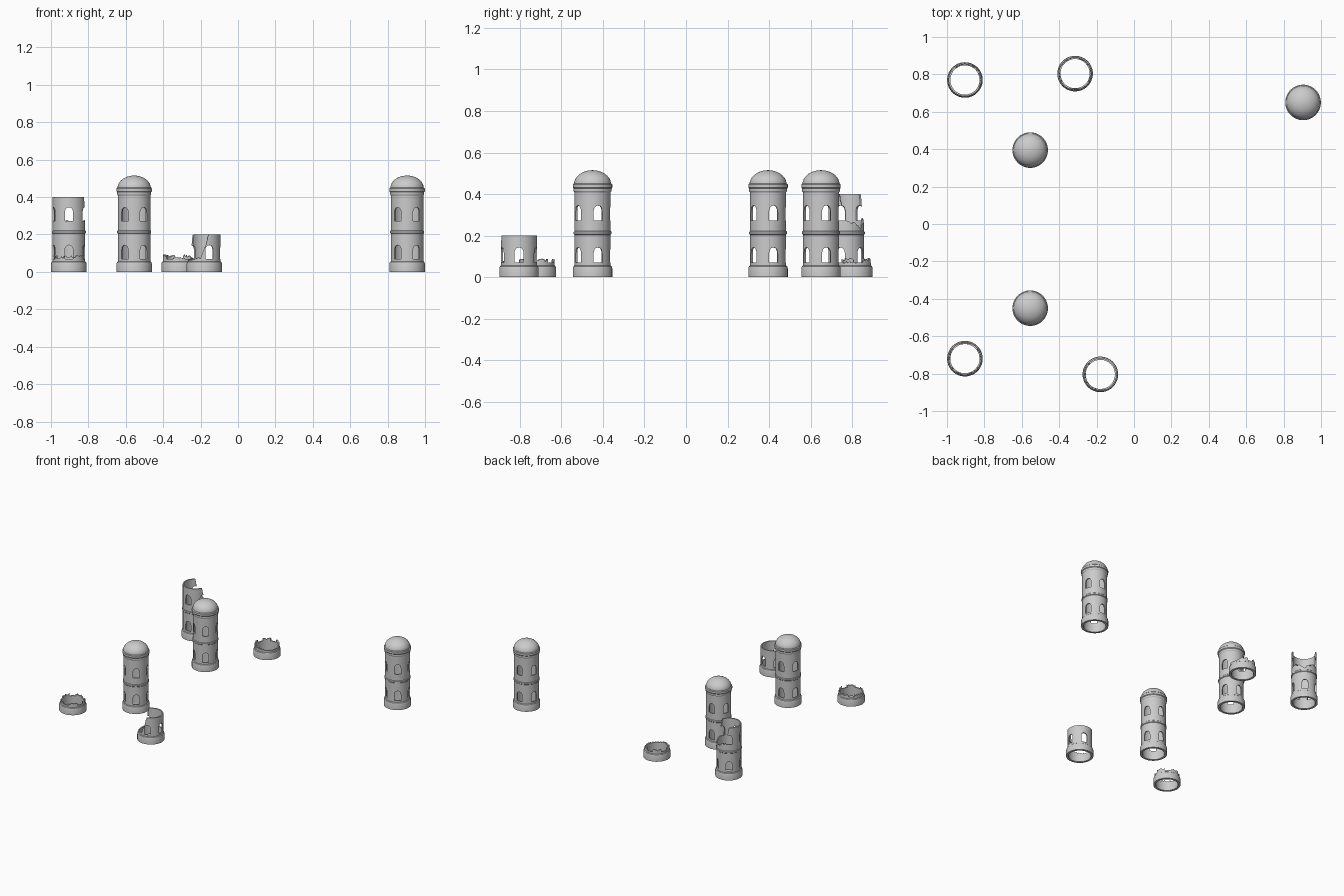
import bpy, bmesh, math, random
from mathutils import Vector

random.seed(4)
if "Cube" in bpy.data.objects:
    bpy.data.objects.remove(bpy.data.objects["Cube"], do_unlink=True)

stone = bpy.data.materials.new("pale_grey_stone")
stone.use_nodes = True
stone.diffuse_color = (0.6, 0.6, 0.6, 1)
stone.node_tree.nodes["Principled BSDF"].inputs["Base Color"].default_value = (0.6, 0.6, 0.6, 1)

SIDES = 60
INNER = 0.078
STOREY = 0.202


def make_object(name, bm):
    bmesh.ops.recalc_face_normals(bm, faces=bm.faces)
    mesh = bpy.data.meshes.new(name)
    bm.to_mesh(mesh)
    bm.free()
    mesh.materials.append(stone)
    obj = bpy.data.objects.new(name, mesh)
    bpy.context.collection.objects.link(obj)
    return obj


def lathe(name, profile):
    """Spin a closed (radius, height) profile around the z axis."""
    bm = bmesh.new()
    verts = [bm.verts.new((r, 0, z)) for r, z in profile]
    edges = [bm.edges.new((a, b)) for a, b in zip(verts, verts[1:] + verts[:1])]
    bmesh.ops.spin(bm, geom=verts + edges, axis=(0, 0, 1), cent=(0, 0, 0),
                   angle=math.tau, steps=SIDES)
    bmesh.ops.remove_doubles(bm, verts=bm.verts, dist=0.0002)
    return make_object(name, bm)


def window_cutter(first_angle):
    """Five pointed arches on each of two storeys."""
    half, sill, spring, peak = 0.022, 0.07, 0.113, 0.143
    right = [(half * math.cos(t) ** 0.8, spring + (peak - spring) * math.sin(t))
             for t in (0, 0.4, 0.8, 1.15)]
    outline = [(-half, sill), (half, sill)] + right + [(0, peak)]
    outline += [(-u, z) for u, z in reversed(right)]
    bm = bmesh.new()
    for level in range(2):
        for i in range(5):
            a = math.radians(first_angle + 72 * i)
            out = Vector((math.cos(a), math.sin(a), 0))
            side = Vector((-out.y, out.x, 0))
            rings = [[bm.verts.new(out * r + side * u + Vector((0, 0, z + level * STOREY)))
                      for u, z in outline] for r in (0.05, 0.12)]
            bm.faces.new(rings[0])
            bm.faces.new(rings[1])
            for j in range(len(outline)):
                k = (j + 1) % len(outline)
                bm.faces.new((rings[0][j], rings[0][k], rings[1][k], rings[1][j]))
    return make_object("window_cutter", bm)


def break_cutter(line, flat, rough):
    """Ring of stone to remove above a jagged line of (degrees, height) points."""
    points = line + [(line[0][0] + 360, line[0][1])]

    def height(deg):
        deg = (deg - line[0][0]) % 360 + line[0][0]
        for (a, za), (b, zb) in zip(points, points[1:]):
            if a <= deg <= b:
                return za + (zb - za) * (deg - a) / (b - a)

    bm = bmesh.new()
    columns = []
    for i in range(90):
        deg = i * 4 + 1.3
        z = height(deg)
        if z < flat - 0.004:
            z += random.uniform(-rough, rough)
        a = math.radians(deg)
        columns.append([bm.verts.new((r * math.cos(a), r * math.sin(a), h))
                        for r, h in ((0.05, z), (0.13, z), (0.13, 0.7), (0.05, 0.7))])
    for i, col in enumerate(columns):
        nxt = columns[(i + 1) % len(columns)]
        for j in range(4):
            k = (j + 1) % 4
            bm.faces.new((col[j], col[k], nxt[k], nxt[j]))
    return make_object("break_cutter", bm)


def carve(obj, cutters):
    for cutter in cutters:
        cutter.hide_render = True
        mod = obj.modifiers.new("carve", 'BOOLEAN')
        mod.operation = 'DIFFERENCE'
        mod.solver = 'EXACT'
        mod.object = cutter
    bpy.context.view_layer.update()
    carved = bpy.data.meshes.new_from_object(
        obj.evaluated_get(bpy.context.evaluated_depsgraph_get()))
    obj.modifiers.clear()
    obj.data = carved
    for cutter in cutters:
        bpy.data.objects.remove(cutter, do_unlink=True)


def finish(obj, x, y):
    obj.location = (x, y, 0)
    bpy.ops.object.select_all(action='DESELECT')
    obj.select_set(True)
    bpy.context.view_layer.objects.active = obj
    bpy.ops.object.shade_smooth_by_angle(angle=math.radians(30))


# Wall: foot ring, two storeys, middle band, cornice
wall_profile = [
    (INNER, 0), (0.095, 0), (0.095, 0.042), (0.092, 0.052), (0.087, 0.056),
    (0.087, 0.204), (0.091, 0.208), (0.091, 0.218), (0.087, 0.222),
    (0.087, 0.408), (0.091, 0.414), (0.091, 0.426), (0.095, 0.431),
    (0.095, 0.446), (0.090, 0.451), (INNER, 0.451)]

# Dome: thin spherical cap
steps = [math.radians(90 * i / 12) for i in range(13)]
dome_profile = [(0.089 * math.cos(t), 0.448 + 0.067 * math.sin(t)) for t in steps]
dome_profile += [(0.078 * math.cos(t), 0.448 + 0.056 * math.sin(t)) for t in reversed(steps)]
dome_profile = [(max(r, 0), z) for r, z in dome_profile]

# Complete towers
for label, x, y in (("front", -0.555, -0.45), ("middle", -0.555, 0.395), ("far", 0.904, 0.65)):
    wall = lathe(label + "_tower_wall", wall_profile)
    carve(wall, [window_cutter(90)])
    finish(wall, x, y)
    finish(lathe(label + "_tower_dome", dome_profile), x, y)

# Ruined towers: position, window angle, flat top height, break line, roughness
ruins = [
    ("tall_ruin", -0.904, 0.77, -90, 0.4,
     [(-22, 0.4), (-14, 0.34), (-9, 0.285), (25, 0.26), (55, 0.24), (85, 0.265),
      (112, 0.28), (117, 0.34), (124, 0.4)], 0.008),
    ("short_ruin", -0.18, -0.804, 0, 0.2,
     [(-77, 0.2), (-70, 0.2), (136, 0.2), (142, 0.13), (148, 0.07),
      (200, 0.062), (255, 0.075), (268, 0.12), (276, 0.15)], 0.006),
    ("left_stub", -0.904, -0.72, 54, 0.2,
     [(0, 0.085), (60, 0.078), (130, 0.088), (210, 0.075), (290, 0.082)], 0.006),
    ("back_stub", -0.315, 0.804, -54, 0.2,
     [(0, 0.068), (70, 0.088), (150, 0.085), (190, 0.09), (250, 0.078), (300, 0.075)], 0.006),
]
for name, x, y, angle, flat, line, rough in ruins:
    wall = lathe(name, wall_profile)
    carve(wall, [window_cutter(angle), break_cutter(line, flat, rough)])
    finish(wall, x, y)
